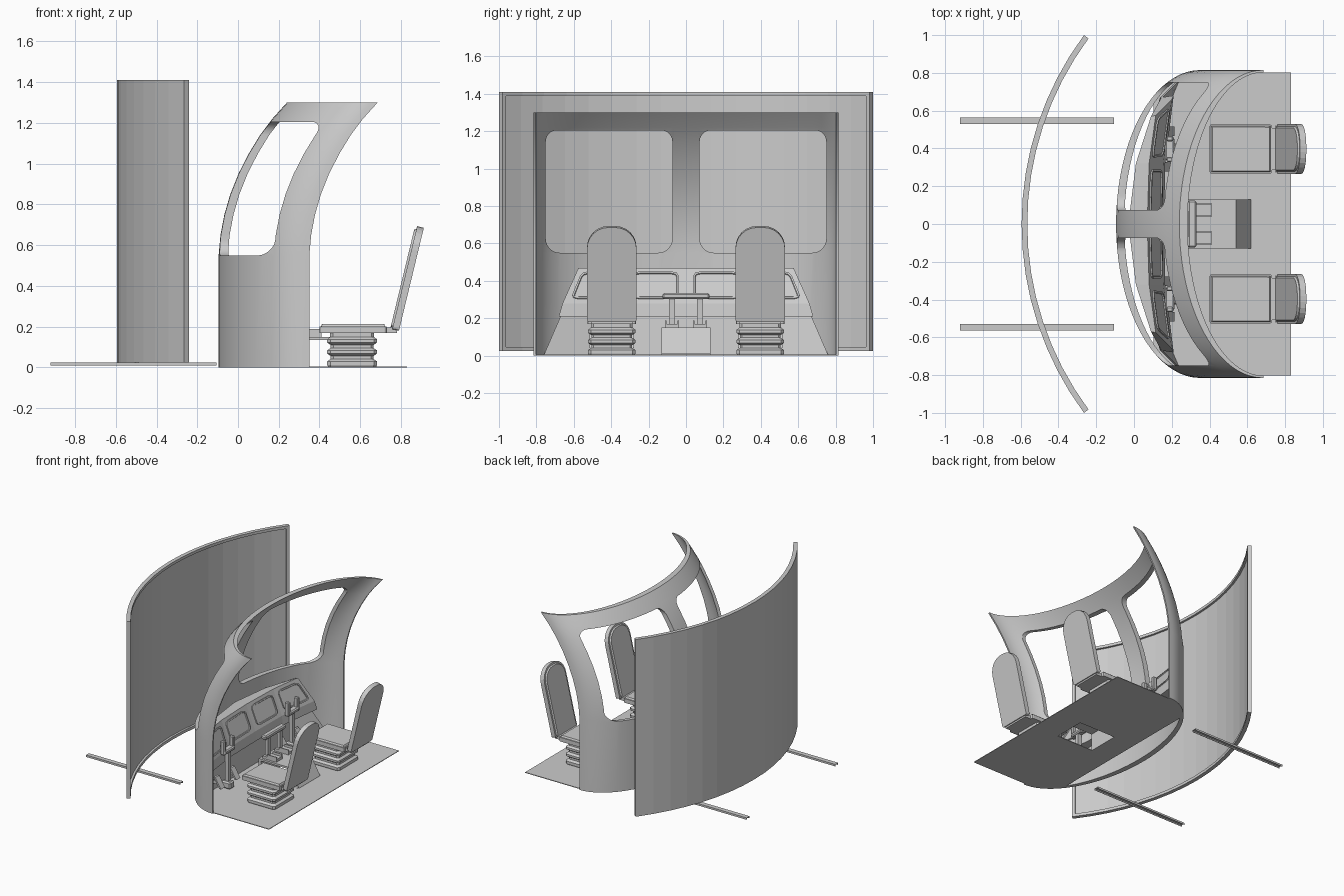
import bpy, bmesh
from math import sin, cos, pi, radians, asin
from mathutils import Matrix, Vector

if "Cube" in bpy.data.objects:
    bpy.data.objects.remove(bpy.data.objects["Cube"])


def finish(name, bm, smooth=False):
    bmesh.ops.recalc_face_normals(bm, faces=bm.faces[:])
    me = bpy.data.meshes.new(name)
    bm.to_mesh(me)
    bm.free()
    ob = bpy.data.objects.new(name, me)
    bpy.context.collection.objects.link(ob)
    if smooth:
        smooth_ob(ob)
    return ob


def smooth_ob(ob):
    bpy.ops.object.select_all(action='DESELECT')
    ob.select_set(True)
    bpy.context.view_layer.objects.active = ob
    bpy.ops.object.shade_smooth_by_angle(angle=radians(30))


def box(name, x0, x1, y0, y1, z0, z1, bevel=0):
    bm = bmesh.new()
    size = Matrix.Diagonal((x1 - x0, y1 - y0, z1 - z0, 1))
    mid = Matrix.Translation(((x0 + x1) / 2, (y0 + y1) / 2, (z0 + z1) / 2))
    bmesh.ops.create_cube(bm, size=1, matrix=mid @ size)
    if bevel:
        bmesh.ops.bevel(bm, geom=bm.edges[:], offset=bevel, segments=1, affect='EDGES')
    return finish(name, bm)


def loft(name, rings, caps=True):
    bm = bmesh.new()
    rows = [[bm.verts.new(p) for p in r] for r in rings]
    n = len(rows[0])
    for a, b in zip(rows, rows[1:]):
        for i in range(n):
            j = (i + 1) % n
            bm.faces.new((a[i], a[j], b[j], b[i]))
    if caps:
        bm.faces.new(rows[0])
        bm.faces.new(rows[-1])
    return finish(name, bm)


def wall(name, outer, inner, levels):
    """Closed curved wall between two plan curves, shifted in x per level."""
    bm = bmesh.new()
    k, plan = len(outer), outer + inner[::-1]
    n = 2 * k
    rows = [[bm.verts.new((x + dx, y, z)) for x, y in plan] for z, dx in levels]
    for a, b in zip(rows, rows[1:]):
        for i in range(n):
            j = (i + 1) % n
            bm.faces.new((a[i], a[j], b[j], b[i]))
    for r in (rows[0], rows[-1]):
        for i in range(k - 1):
            bm.faces.new((r[i], r[i + 1], r[n - 2 - i], r[n - 1 - i]))
    return finish(name, bm)


def rounded(u0, u1, v0, v1, rb, rt, n=6):
    pts = []
    for u, v, r, a in ((u1, v1, rt, 0), (u0, v1, rt, 1), (u0, v0, rb, 2), (u1, v0, rb, 3)):
        cu, cv = u + (r if u == u0 else -r), v + (r if v == v0 else -r)
        pts += [(cu + r * cos((a + i / n) * pi / 2), cv + r * sin((a + i / n) * pi / 2))
                for i in range(n + 1)]
    return pts


def prism(name, pts, M, depth, inset=0, lift=0, smooth=False):
    """Extruded outline; its far face may carry a raised or sunken pad."""
    bm = bmesh.new()
    f = bm.faces.new([bm.verts.new(M @ Vector((u, v, 0))) for u, v in pts])
    top = bmesh.ops.extrude_face_region(bm, geom=[f])['geom']
    w = M.to_3x3() @ Vector((0, 0, 1))
    bmesh.ops.translate(bm, vec=w * depth, verts=[e for e in top if isinstance(e, bmesh.types.BMVert)])
    bmesh.ops.recalc_face_normals(bm, faces=bm.faces[:])
    if inset:
        t = [e for e in top if isinstance(e, bmesh.types.BMFace)][0]
        bmesh.ops.inset_region(bm, faces=[t], thickness=inset)
        bmesh.ops.inset_region(bm, faces=[t], thickness=abs(lift) * .6, depth=lift)
    return finish(name, bm, smooth)


def frame(o, u, v, w):
    M = Matrix((u, v, w)).transposed().to_4x4()
    M.translation = Vector(o)
    return M


def cut(ob, cutters):
    for c in cutters:
        m = ob.modifiers.new('cut', 'BOOLEAN')
        m.object, m.solver = c, 'EXACT'
    dg = bpy.context.evaluated_depsgraph_get()
    me = bpy.data.meshes.new_from_object(ob.evaluated_get(dg))
    ob.modifiers.clear()
    ob.data = me
    for c in cutters:
        bpy.data.objects.remove(c)


# Curved projection screen with raised rim
R, CX = 1.68, 1.085
A = asin(1 / R)


def arc(r, a0=-A, a1=A, n=16):
    return [(CX - r * cos(a0 + (a1 - a0) * i / n), r * sin(a0 + (a1 - a0) * i / n)) for i in range(n + 1)]


wall('projection_screen', arc(R), arc(R - .014), [(.025, 0), (1.41, 0)])
for nm, z in (('bottom', .025), ('top', 1.388)):
    wall('screen_rim_' + nm, arc(R - .013), arc(R - .03), [(z, 0), (z + .022, 0)])
for nm, a in (('right', -A), ('left', A - .014)):
    wall('screen_rim_' + nm, arc(R - .013, a, a + .014, 1), arc(R - .03, a, a + .014, 1), [(.04, 0), (1.395, 0)])

# Screen feet: open-bottomed channels
for s in (-1, 1):
    y = s * .547
    box('screen_foot', -.92, -.105, y - .018, y + .018, .02, .025)
    for t in (-1, 1):
        box('screen_foot_lip', -.92, -.105, y + t * .016 - .002, y + t * .016 + .002, .01, .021)

# Cabin shell: half-ellipse plan swept back with height
def ell(a, b, n=40):
    return [(.35 - a * cos(pi * (i / n - .5)), b * sin(pi * (i / n - .5))) for i in range(n + 1)]


sweep = [(0, 0), (.55, 0), (.65, .009), (.75, .028), (.85, .057), (.95, .097),
         (1.05, .148), (1.14, .203), (1.22, .263), (1.30, .335)]
shell = wall('cabin_shell', ell(.445, .815), ell(.402, .803), sweep)
cutters = []
for s in (-1, 1):
    y0, y1 = sorted((s * .073, s * .75))
    cutters.append(prism('window_cutter', rounded(y0, y1, .55, 1.205, .075, .06),
                         frame((-.4, 0, 0), (0, 1, 0), (0, 0, 1), (1, 0, 0)), 1.2))
cut(shell, cutters)
smooth_ob(shell)

# Floor with opening beneath the console
flat = Matrix.Identity(4)
edge = [p for p in ell(.42, .803) if p[0] > .1]
floor = prism('floor', [(.83, -.803)] + edge + [(.83, .803)], flat, .005)
cut(floor, [box('floor_cutter', .28, .61, -.125, .125, -.1, .1)])

# Centre console with sloping back and twin lever quadrant
loft('centre_console', [[(.27, y, 0), (.27, y, .15), (.54, y, .15), (.62, y, .01), (.60, y, .01),
                         (.53, y, .135), (.29, y, .135), (.29, y, 0)] for y in (-.13, .13)])
box('lever_bar', .285, .33, -.125, .125, .302, .335, .008)
for s in (-1, 1):
    y = s * .075
    box('lever_post', .298, .322, y - .016, y + .016, .15, .305)
    box('lever_base', .29, .41, y - .037, y + .037, .15, .17)
    for t in (-1, 1):
        box('lever_guide', .33, .41, y + t * .033 - .004, y + t * .033 + .004, .165, .188)

# Instrument panel, mirrored stations from the middle outward
half = [  # top back, top edge, panel foot, lower lip, under back
    [(-.03, 0, .46), (.07, 0, .47), (.15, 0, .28), (.16, 0, .21), (.05, 0, .21)],
    [(.01, .32, .46), (.08, .32, .47), (.155, .32, .28), (.165, .32, .21), (.07, .32, .21)],
    [(.09, .57, .46), (.115, .575, .47), (.2, .66, .28), (.21, .68, .21), (.145, .67, .21)]]
mirror = [[(x, -y, z) for x, y, z in st] for st in half[:0:-1]]
loft('instrument_panel', mirror + half)


# Four framed displays lying on the panel
def display(a, b, s):
    q = [Vector((x, y * s, z)) for x, y, z in (a[1], b[1], b[2], a[2])]
    bm = bmesh.new()
    vs = []
    for u, v in rounded(.12, .9, .12, .88, .12, .12, 2):
        vs.append(bm.verts.new((q[0] * (1 - u) + q[1] * u) * v + (q[3] * (1 - u) + q[2] * u) * (1 - v)))
    f = bm.faces.new(vs)
    f.normal_update()
    if f.normal.x < 0:
        f.normal_flip()
    bmesh.ops.translate(bm, vec=f.normal * .008, verts=vs)
    rim = bmesh.ops.extrude_edge_only(bm, edges=list(f.edges))['geom']
    bmesh.ops.translate(bm, vec=f.normal * -.012, verts=[e for e in rim if isinstance(e, bmesh.types.BMVert)])
    bmesh.ops.inset_region(bm, faces=[f], thickness=.01)
    bmesh.ops.inset_region(bm, faces=[f], thickness=.003, depth=-.006)
    finish('display', bm)


for s in (-1, 1):
    display(half[0], half[1], s)
    display(half[1], half[2], s)

# Kick panel flaring out to the floor
kick = [[(.1, 0), (.1, .5), (.15, .67)], [(.12, 0), (.13, .5), (.24, .76)]]
plan = [[(x, -y) for x, y in k[:0:-1]] + k for k in kick]
loft('kick_panel', [[(x + d, y, z) for x, y in p] + [(x + d - .012, y, z) for x, y in p[::-1]]
                    for p, z, d in ((plan[0], .212, 0), (plan[1], .004, 0))], caps=False)

# Seats, control columns and pedals, one set each side
for s in (-1, 1):
    y = s * .397
    rings = []
    for z, k in ((0, .96), (.012, 1), (.03, 1), (.042, .86), (.056, .86), (.068, 1), (.084, 1), (.096, .86),
                 (.11, .86), (.122, 1), (.138, 1), (.15, .88), (.172, .88)):
        rings.append([(.56 + u * k, y + v * k, z) for u, v in rounded(-.122, .122, -.127, .127, .015, .015, 1)])
    loft('seat_bellows', rings)
    prism('seat_cushion', rounded(.4, .73, y - .13, y + .13, .01, .01, 2),
          Matrix.Translation((0, 0, .17)), .032, .008, .012)
    up = Vector((.235, 0, .972)).normalized()
    fwd = Vector((-up.z, 0, up.x))
    prism('seat_back', rounded(-.132, .132, 0, .52, .012, .115),
          frame((.79, y, .18), (0, 1, 0), up, fwd), .034, .014, .01)
    box('seat_hinge', .70, .78, y - .11, y + .11, .17, .195)

    box('column_base', .15, .23, y - .03, y + .03, .004, .06, .01)
    box('control_column', .175, .205, y - .016, y + .016, .05, .30)
    box('control_head', .165, .215, y - .06, y + .06, .285, .315, .008)
    for t in (-1, 1):
        box('control_grip', .172, .208, y + t * .055 - .014, y + t * .055 + .014, .28, .39, .006)
        p = y + t * .095
        loft('pedal', [[(.15 + d, p - .025, z), (.165 + d, p - .025, z), (.165 + d, p + .025, z),
                        (.15 + d, p + .025, z)] for z, d in ((.04, .05), (.12, 0))])
        box('pedal_arm', .13, .18, p - .007, p + .007, .06, .085)
